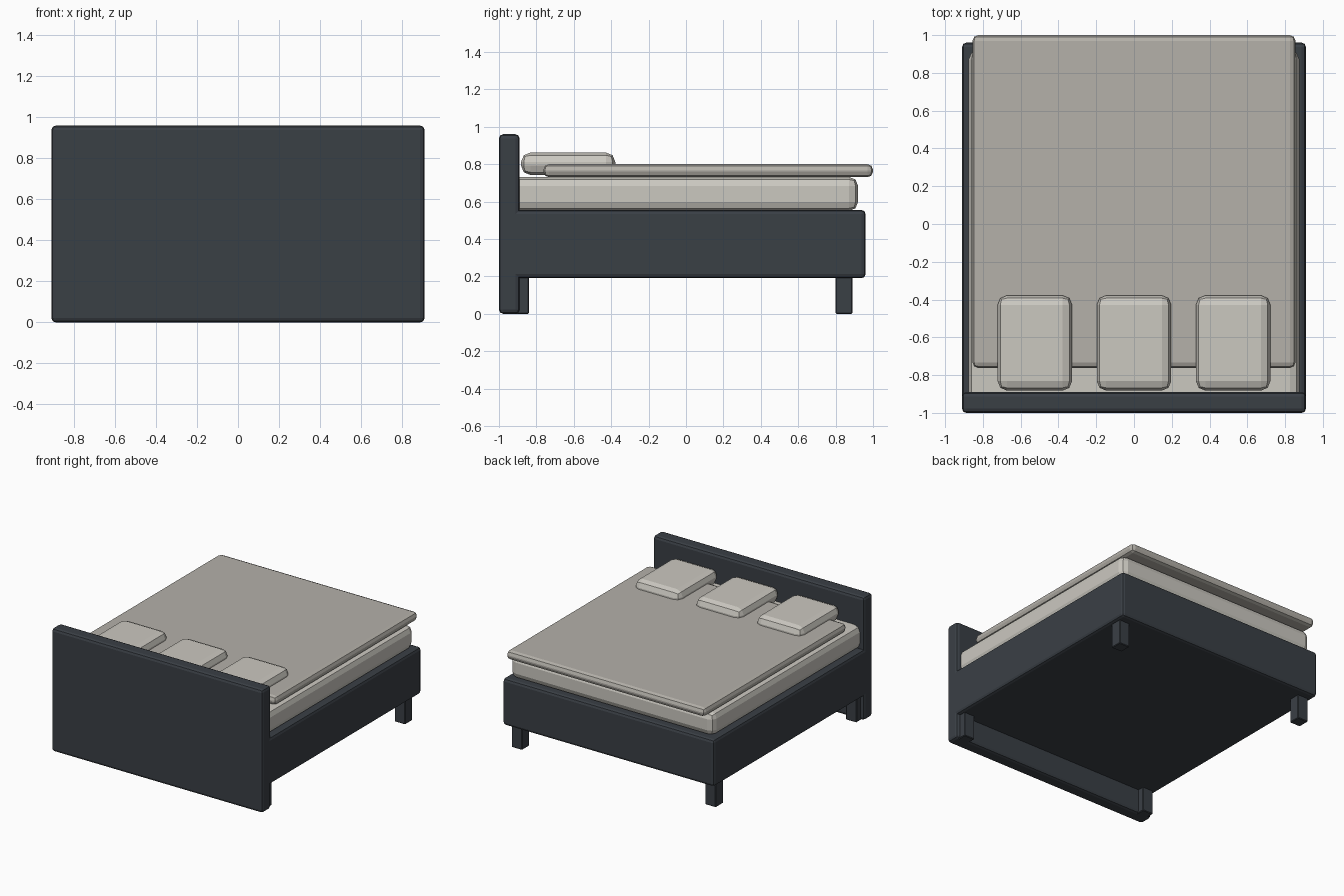
import bpy

if "Cube" in bpy.data.objects:
    bpy.data.objects.remove(bpy.data.objects["Cube"])


def material(name, rgb):
    mat = bpy.data.materials.new(name)
    mat.diffuse_color = (*rgb, 1)
    mat.use_nodes = True
    mat.node_tree.nodes["Principled BSDF"].inputs["Base Color"].default_value = mat.diffuse_color
    return mat


DARK = material("dark_upholstery", (0.042, 0.050, 0.060))
LINEN = material("light_linen", (0.60, 0.58, 0.53))
COVER = material("cover_fabric", (0.46, 0.44, 0.40))


def soft_box(name, x, y, z, radius, mat, segments=2):
    """Bevelled box spanning the given (min, max) ranges."""
    spans = (x, y, z)
    bpy.ops.mesh.primitive_cube_add(size=1, location=[(a + b) / 2 for a, b in spans])
    ob = bpy.context.object
    ob.name = name
    ob.scale = [b - a for a, b in spans]
    bpy.ops.object.transform_apply(location=False, rotation=False, scale=True)
    bevel = ob.modifiers.new("bevel", "BEVEL")
    bevel.width = radius
    bevel.segments = segments
    bevel.limit_method = "NONE"
    ob.data.materials.append(mat)
    return ob


# Headboard and base
soft_box("headboard", (-0.91, 0.91), (-1.0, -0.89), (0.0, 0.96), 0.022, DARK)
soft_box("bed_base", (-0.91, 0.91), (-0.96, 0.96), (0.19, 0.555), 0.022, DARK)

# Four legs
for side in (-1, 1):
    for end, y in (("head", -0.885), ("foot", 0.845)):
        x = side * 0.835
        soft_box(f"{end}_leg_{'left' if side < 0 else 'right'}",
                 (x - 0.046, x + 0.046), (y - 0.046, y + 0.046),
                 (0.0, 0.20), 0.005, DARK, 1)

# Mattress and overhanging cover
soft_box("mattress", (-0.875, 0.875), (-0.94, 0.92), (0.55, 0.732), 0.048, LINEN)
soft_box("bed_cover", (-0.855, 0.855), (-0.762, 1.0), (0.73, 0.80), 0.03, COVER)

# Row of three pillows
for i, x in enumerate((-0.525, 0.0, 0.525)):
    soft_box(f"pillow_{i + 1}", (x - 0.197, x + 0.197), (-0.882, -0.378),
             (0.742, 0.862), 0.05, LINEN)
